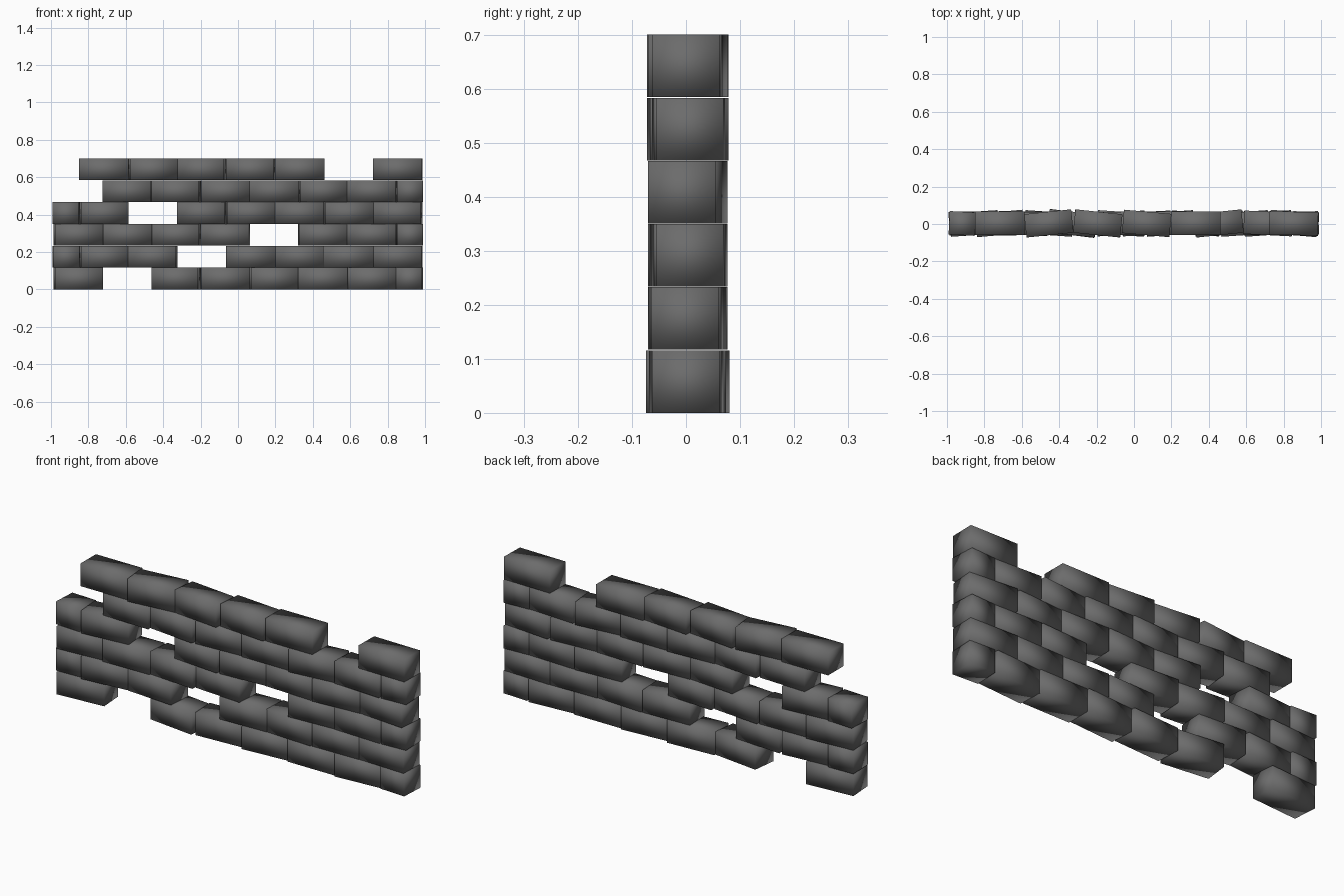
import bpy, bmesh, math
from mathutils import Matrix

if "Cube" in bpy.data.objects:
    bpy.data.objects.remove(bpy.data.objects["Cube"])

stone = bpy.data.materials.new("dark_grey_stone")
stone.diffuse_color = (0.15, 0.15, 0.15, 1)
stone.use_nodes = True
stone.node_tree.nodes["Principled BSDF"].inputs["Base Color"].default_value = stone.diffuse_color

PITCH, ROW, DEPTH = 0.2617, 0.1168, 0.125

# One yaw angle (degrees) per brick, None = missing brick.
# Even rows end in a half brick on the right, odd rows start with one on the left.
rows = [
    [4, None, -7, 3, 4, 0, 4, -3],
    [2, 5, -4, None, 2, -3, 1, -2],
    [4, 1, -5, -4, None, 3, -2, 3],
    [-3, 5, None, -5, 3, -2, 4, -5],
    [None, -2, -6, 3, 0, 6, -3, 3],
    [None, 0, 6, -6, -5, 0, None, -1],
]


def brick(name, x0, x1, z0, yaw):
    """A single smooth-shaded block, turned slightly about z."""
    a = abs(math.radians(yaw))
    length = (x1 - x0 - DEPTH * math.sin(a)) / math.cos(a) + 0.003
    bm = bmesh.new()
    bmesh.ops.create_cube(bm, size=1)
    bm.transform(Matrix.Translation(((x0 + x1) / 2, 0.003, z0 + 0.058))
                 @ Matrix.Rotation(math.radians(yaw), 4, 'Z')
                 @ Matrix.Diagonal((length, DEPTH, 0.1155, 1)))
    for f in bm.faces:
        f.smooth = True
    me = bpy.data.meshes.new(name)
    bm.to_mesh(me)
    bm.free()
    me.materials.append(stone)
    bpy.context.collection.objects.link(bpy.data.objects.new(name, me))


# Stack the courses in running bond
for r, yaws in enumerate(rows):
    x = -0.985 if r % 2 == 0 else -0.99
    for c, yaw in enumerate(yaws):
        half = c == (7 if r % 2 == 0 else 0)
        w = 0.142 if half else PITCH
        if yaw is not None:
            brick(f"brick_row{r + 1}_{c + 1}", x, x + w, r * ROW, yaw)
        x += w
